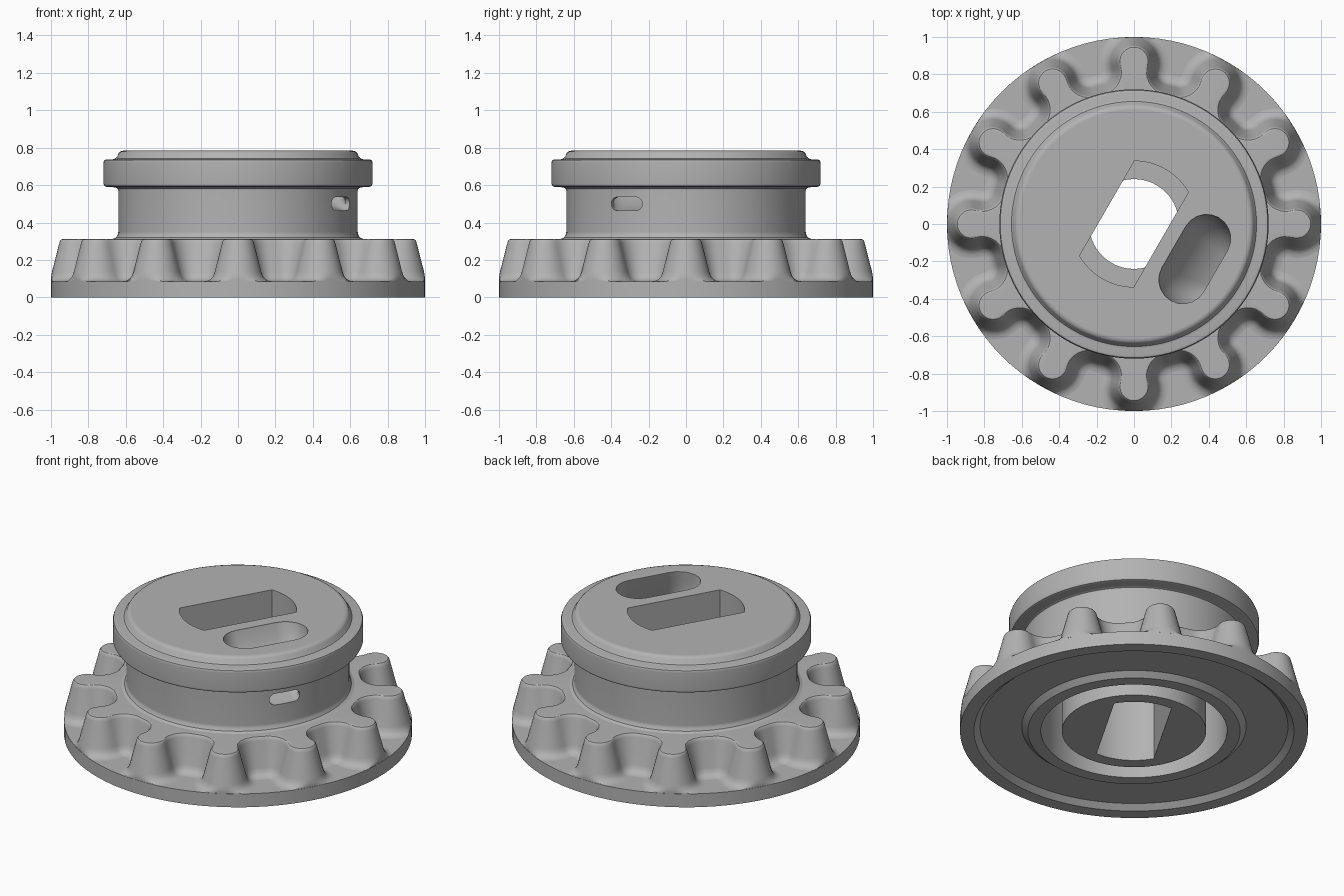
import bpy, bmesh
from math import sin, cos, pi, radians, acos, asin, atan2, hypot

cube = bpy.data.objects.get("Cube")
if cube:
    bpy.data.objects.remove(cube, do_unlink=True)

grey = bpy.data.materials.new("plain grey")
grey.use_nodes = True
grey.diffuse_color = (0.45, 0.45, 0.45, 1)
grey.node_tree.nodes["Principled BSDF"].inputs["Base Color"].default_value = grey.diffuse_color


def loft(name, rings, capped=True):
    """Skin a list of equally sized closed rings of points."""
    bm = bmesh.new()
    loops = [[bm.verts.new(p) for p in ring] for ring in rings]
    for low, high in zip(loops, loops[1:]):
        for i in range(len(low)):
            j = (i + 1) % len(low)
            bm.faces.new((low[i], low[j], high[j], high[i]))
    if capped:
        bm.faces.new(loops[0][::-1])
        bm.faces.new(loops[-1])
        bmesh.ops.recalc_face_normals(bm, faces=bm.faces)
    mesh = bpy.data.meshes.new(name)
    bm.to_mesh(mesh)
    bm.free()
    mesh.materials.append(grey)
    obj = bpy.data.objects.new(name, mesh)
    bpy.context.collection.objects.link(obj)
    return obj


def activate(obj):
    bpy.ops.object.select_all(action='DESELECT')
    obj.select_set(True)
    bpy.context.view_layer.objects.active = obj


def finish(obj):
    activate(obj)
    bpy.ops.object.shade_smooth_by_angle(angle=radians(32))
    weighted = obj.modifiers.new("flat face normals", 'WEIGHTED_NORMAL')
    weighted.keep_sharp = True


def circle(r, z, n=96):
    return [(r * cos(2 * pi * i / n), r * sin(2 * pi * i / n), z) for i in range(n)]


# Turned body: underside post and trench, flange, neck, collar, raised top
profile = [
    (.415, 0), (.415, .4), (.535, .4), (.535, 0), (.61, 0), (.645, .03),
    (.885, .03), (.92, 0), (1, 0), (1, .085), (.67, .085), (.67, .312),
    (.652, .32), (.643, .335), (.64, .35), (.64, .57), (.644, .582),
    (.655, .588), (.70, .59), (.713, .595), (.72, .608), (.72, .72),
    (.715, .733), (.703, .738), (.67, .738), (.655, .742), (.645, .755),
    (.638, .77), (.628, .78), (.61, .785)]
body = loft("flanged_hub", [circle(r, z) for r, z in profile])


# Keyed centre hole: wide pockets above and below a narrower plate
def key_prism(name, r, z0, z1, half_width=.167, n=16):
    a = asin(half_width / r)
    angles = [side + radians(60) - a + 2 * a * i / n
              for side in (0, pi) for i in range(n + 1)]
    return loft(name, [[(r * cos(t), r * sin(t), z) for t in angles] for z in (z0, z1)])


cutters = [key_prism("upper_pocket_cutter", .337, .6, .9),
           key_prism("keyhole_cutter", .24, .45, .65),
           key_prism("lower_pocket_cutter", .337, -.1, .5)]


# Feed channel: from the slot in the top, curving out through the neck
def capsule(length, r, n=10):
    return [(side * (length + r * cos(t)), side * r * sin(t))
            for side in (1, -1) for t in [pi * i / n - pi / 2 for i in range(n + 1)]]


def place(t, r, z, angle=radians(-30)):
    return (r * cos(angle) - t * sin(angle), r * sin(angle) + t * cos(angle), z)


mouth, outlet = capsule(.127, .129), capsule(.06, .036)
rings = [[place(t, .375 + s, .9) for t, s in mouth]]
steps = 8
for k in range(steps + 1):
    u = k / steps
    ring = []
    for (t0, s0), (t1, s1) in zip(mouth, outlet):
        start, bend, end = (t0, .375 + s0, .78), (t0, .43 + s0 * .9, .56 + s1), (t1, .61, .5 + s1)
        ring.append(place(*[(1 - u) ** 2 * p + 2 * u * (1 - u) * q + u * u * e
                            for p, q, e in zip(start, bend, end)]))
    rings.append(ring)
rings.append([place(t, .7, .5 + s) for t, s in outlet])
cutters.append(loft("feed_channel_cutter", rings))

for cutter in cutters:
    cutter.hide_render = True
    cut = body.modifiers.new("cut", 'BOOLEAN')
    cut.operation = 'DIFFERENCE'
    cut.solver = 'EXACT'
    cut.object = cutter
    activate(body)
    bpy.ops.object.modifier_apply(modifier=cut.name)
    bpy.data.objects.remove(cutter, do_unlink=True)
finish(body)

# Tooth ring: rounded heads joined to concave valleys, widening downwards
TEETH, HEAD_AT, HEAD_R, VALLEY_R, ROOT = 12, .87, .083, .115, .72
valley_at = ROOT + VALLEY_R
theta = acos((HEAD_AT ** 2 + valley_at ** 2 - (HEAD_R + VALLEY_R) ** 2) / (2 * HEAD_AT * valley_at))
vx, vy = valley_at * cos(theta), valley_at * sin(theta)
phi = atan2(vy, vx - HEAD_AT)


def tooth_outline(offset, z, n=9):
    half = []
    for i in range(n):
        t = phi * i / n
        half.append((HEAD_AT + (HEAD_R + offset) * cos(t), (HEAD_R + offset) * sin(t)))
    for i in range(n + 1):
        t = phi + pi + (theta - phi) * i / n
        half.append((vx + (VALLEY_R - offset) * cos(t), vy + (VALLEY_R - offset) * sin(t)))
    tooth = [(x, -y) for x, y in half[:0:-1]] + half
    ring = []
    for k in range(TEETH):
        a = 2 * pi * k / TEETH
        for x, y in tooth:
            f = min(1, .999 / hypot(x, y))
            ring.append((f * (x * cos(a) - y * sin(a)), f * (x * sin(a) + y * cos(a)), z))
    return ring


layers = [(.1, .0855), (.082, .088), (.064, .097), (.051, .112), (.042, .135),
          (.003, .288), (-.001, .301), (-.008, .309), (-.018, .312)]
rings = [tooth_outline(d, z) for d, z in layers]
rings.append([(x * .6 / hypot(x, y), y * .6 / hypot(x, y), z) for x, y, z in rings[-1]])
finish(loft("tooth_ring", rings, capped=False))
